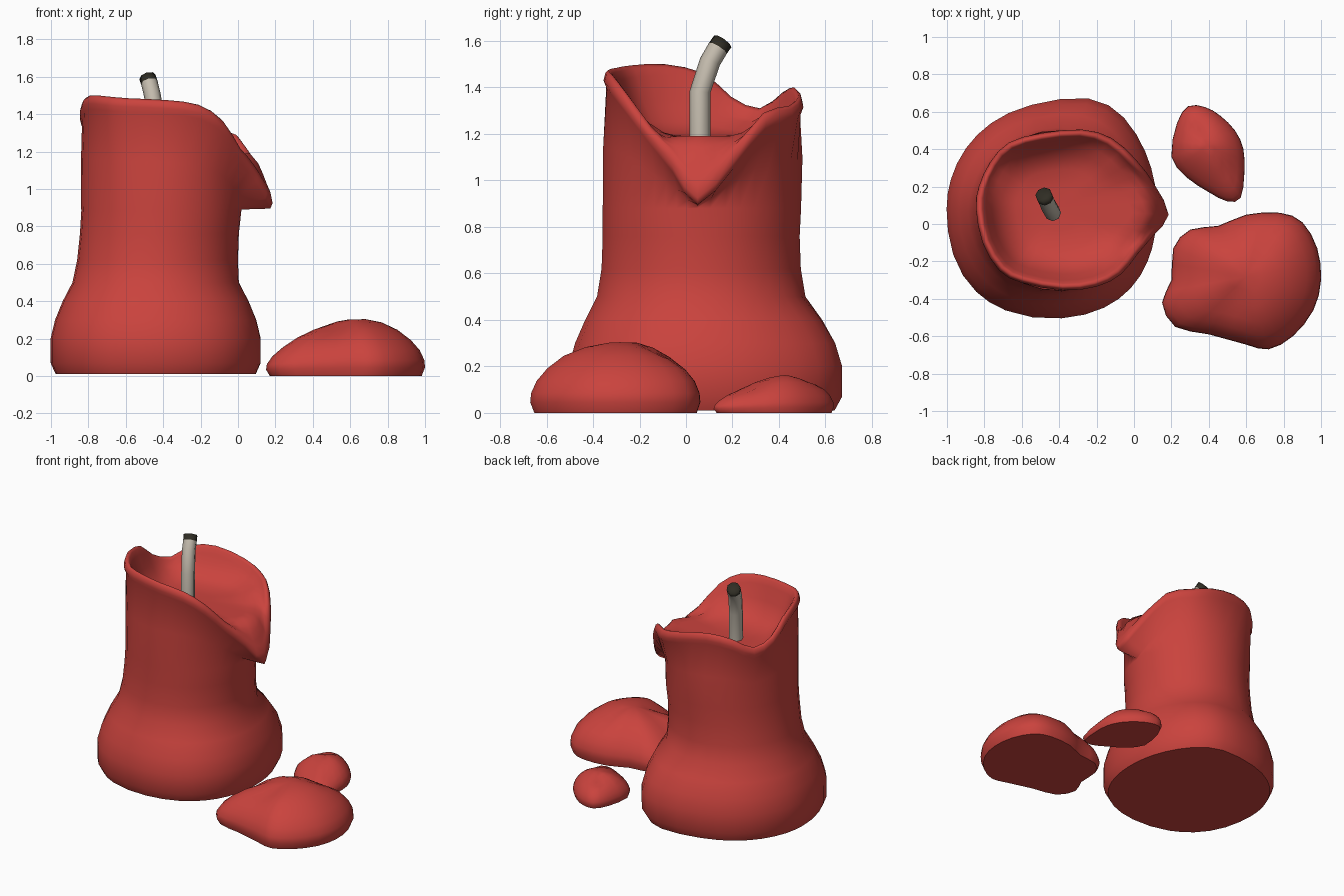
import bpy, math
from mathutils import Vector

if "Cube" in bpy.data.objects:
    bpy.data.objects.remove(bpy.data.objects["Cube"])


def material(name, rgb):
    m = bpy.data.materials.new(name)
    m.diffuse_color = (*rgb, 1)
    m.use_nodes = True
    m.node_tree.nodes["Principled BSDF"].inputs["Base Color"].default_value = m.diffuse_color
    return m


RED = material("red wax", (0.59, 0.056, 0.047))
GREY = material("wick grey", (0.55, 0.50, 0.42))
BLACK = material("burnt black", (0.03, 0.027, 0.018))


def smooth_loop(pts):
    """Double a closed outline with Catmull-Rom midpoints."""
    out, n = [], len(pts)
    for i in range(n):
        a, b, c, d = (Vector(pts[(i + k) % n]) for k in (-1, 0, 1, 2))
        out += [b, (9 * (b + c) - a - d) / 16]
    return out


def loft(name, rings, mats, top, rule=None):
    """Join equal rings (bottom to top, counter-clockwise), capping both ends."""
    n = len(rings[0])
    verts = [tuple(p) for r in rings for p in r]
    faces = [tuple(reversed(range(n)))]
    for k in range(len(rings) - 1):
        for i in range(n):
            j = (i + 1) % n
            faces.append((k * n + i, k * n + j, (k + 1) * n + j, (k + 1) * n + i))
    base = (len(rings) - 1) * n
    verts.append(top)
    faces += [(base + i, base + (i + 1) % n, len(verts) - 1) for i in range(n)]
    me = bpy.data.meshes.new(name)
    me.from_pydata(verts, [], faces)
    for m in mats:
        me.materials.append(m)
    for p in me.polygons:
        p.use_smooth = p.index > 0  # flat underside, smooth elsewhere
        if rule:
            p.material_index = rule(p)
    ob = bpy.data.objects.new(name, me)
    bpy.context.collection.objects.link(ob)


# Candle body: melted rim (x, y, z), counter-clockwise from the pouring lip
RIM = smooth_loop([
    (.185, .05, .97), (.11, .21, 1.13), (.01, .345, 1.29), (-.12, .46, 1.32),
    (-.28, .505, 1.36), (-.5, .485, 1.40), (-.67, .435, 1.38), (-.77, .33, 1.31),
    (-.83, .2, 1.36), (-.845, .08, 1.46), (-.81, -.1, 1.5), (-.72, -.25, 1.495),
    (-.6, -.315, 1.485), (-.38, -.355, 1.475), (-.2, -.335, 1.45),
    (-.07, -.27, 1.37), (.02, -.16, 1.23), (.105, -.06, 1.11)])
CX, CY, FLOOR = -.42, .08, 1.19
ANG = [math.atan2(y - CY, x - CX) for x, y, z in RIM]


def wall(z, r, cx, cy, bulge=0):
    ring = []
    for a in ANG:
        rr = r + bulge * .7 * math.exp(-((a - 1.15) / .4) ** 2)
        if a < math.pi / 2:  # wax has spread further everywhere but the back left
            rr += bulge * (.3 * math.sin(2 * a) ** 2 + .3 * min(0, math.sin(a)) ** 2)
        ring.append((cx + rr * math.cos(a), cy + rr * math.sin(a), z))
    return ring


def rim_ring(scale, drop, fill):
    """Rim outline scaled inwards; low parts rise to the floor, high parts drop."""
    return [(CX + (x - CX) * scale, CY + (y - CY) * scale,
             z + fill * (FLOOR - z) if z < FLOOR else z - min(drop, z - FLOOR))
            for x, y, z in RIM]


def bowl_ring(scale, f):
    return [(CX + (x - CX) * scale, CY + (y - CY) * scale,
             FLOOR + max(0, z - FLOOR) * f) for x, y, z in RIM]


rings = [wall(*w) for w in [
    (.01, .535, -.44, .08, .07), (.07, .562, -.44, .08, .08), (.2, .562, -.44, .08, .08),
    (.3, .538, -.44, .08, .07), (.4, .497, -.44, .075, .045), (.5, .445, -.44, .065, .015),
    (.62, .43, -.43, .065, 0), (.76, .425, -.42, .065, 0), (.88, .428, -.41, .068, 0)]]
neck = wall(0, .43, -.41, .072)
rings.append([(p[0], p[1], .89 + .5 * max(0, q[2] - .97)) for p, q in zip(neck, RIM)])
rings += [
    [(x - .012 * math.cos(a), y - .012 * math.sin(a), z - .075) for (x, y, z), a in zip(RIM, ANG)],
    [(x, y, z - .045) for x, y, z in RIM],
    rim_ring(.98, .012, .06), rim_ring(.95, 0, .25), rim_ring(.915, .015, .5),
    rim_ring(.875, .05, .75),
    bowl_ring(.8, .5), bowl_ring(.68, .2), bowl_ring(.5, .04), bowl_ring(.25, 0)]
loft("candle_body", rings, [RED], (CX, CY, FLOOR))

# Bent wick with burnt tip
PATH = [(-.435, .06, 1.1), (-.435, .06, 1.38), (-.46, .103, 1.51),
        (-.474, .137, 1.568), (-.484, .158, 1.598)]
wick = []
for k, p in enumerate(PATH):
    d = Vector(PATH[min(k + 1, len(PATH) - 1)]) - Vector(PATH[max(k - 1, 0)])
    q = Vector((0, 0, 1)).rotation_difference(d)
    wick.append([Vector(p) + q @ Vector((.045 * math.cos(i * math.pi / 4),
                                        .045 * math.sin(i * math.pi / 4), 0)) for i in range(8)])
loft("wick", wick, [GREY, BLACK], (-.476, .142, 1.578),
     rule=lambda p: 1 if p.index > 24 else 0)


# Wax puddles: outline shrunk towards a peak, with a sloping side and soft dents
def puddle(name, outline, peak, height, slope, dents):
    def point(x, y, z):
        dx, dy = x - peak[0], y - peak[1]
        z *= 1 + min(0, slope[0] * dx + slope[1] * dy)
        for ax, ay, r, depth in dents:
            z -= depth * math.exp(-((x - ax) ** 2 + (y - ay) ** 2) / r ** 2) * z / height
        return x, y, z
    prof = [(.955, 0), (1, .15), (.99, .28), (.93, .45), (.81, .63), (.63, .81), (.42, .94), (.2, 1)]
    rs = [[point(peak[0] + (x - peak[0]) * s, peak[1] + (y - peak[1]) * s, h * height)
           for x, y in smooth_loop(outline)] for s, h in prof]
    loft(name, rs, [RED], point(*peak, height))


puddle("large_wax_puddle",
       [(.15, -.42), (.22, -.55), (.4, -.59), (.6, -.645), (.72, -.67), (.85, -.6),
        (.96, -.46), (1.0, -.3), (.98, -.13), (.9, .01), (.78, .06), (.6, .05),
        (.45, -.01), (.3, -.03), (.21, -.13), (.2, -.3)],
       (.6, -.28), .305, (.6, 0), [(.53, -.42, .1, .04), (.7, -.1, .09, .03)])
puddle("small_wax_puddle",
       [(.2, .36), (.28, .25), (.4, .17), (.5, .12), (.57, .14), (.59, .27), (.585, .4),
        (.54, .5), (.46, .58), (.38, .625), (.29, .63), (.23, .54)],
       (.39, .42), .163, (0, 1.1), [(.34, .5, .06, .03), (.5, .27, .05, .02)])
